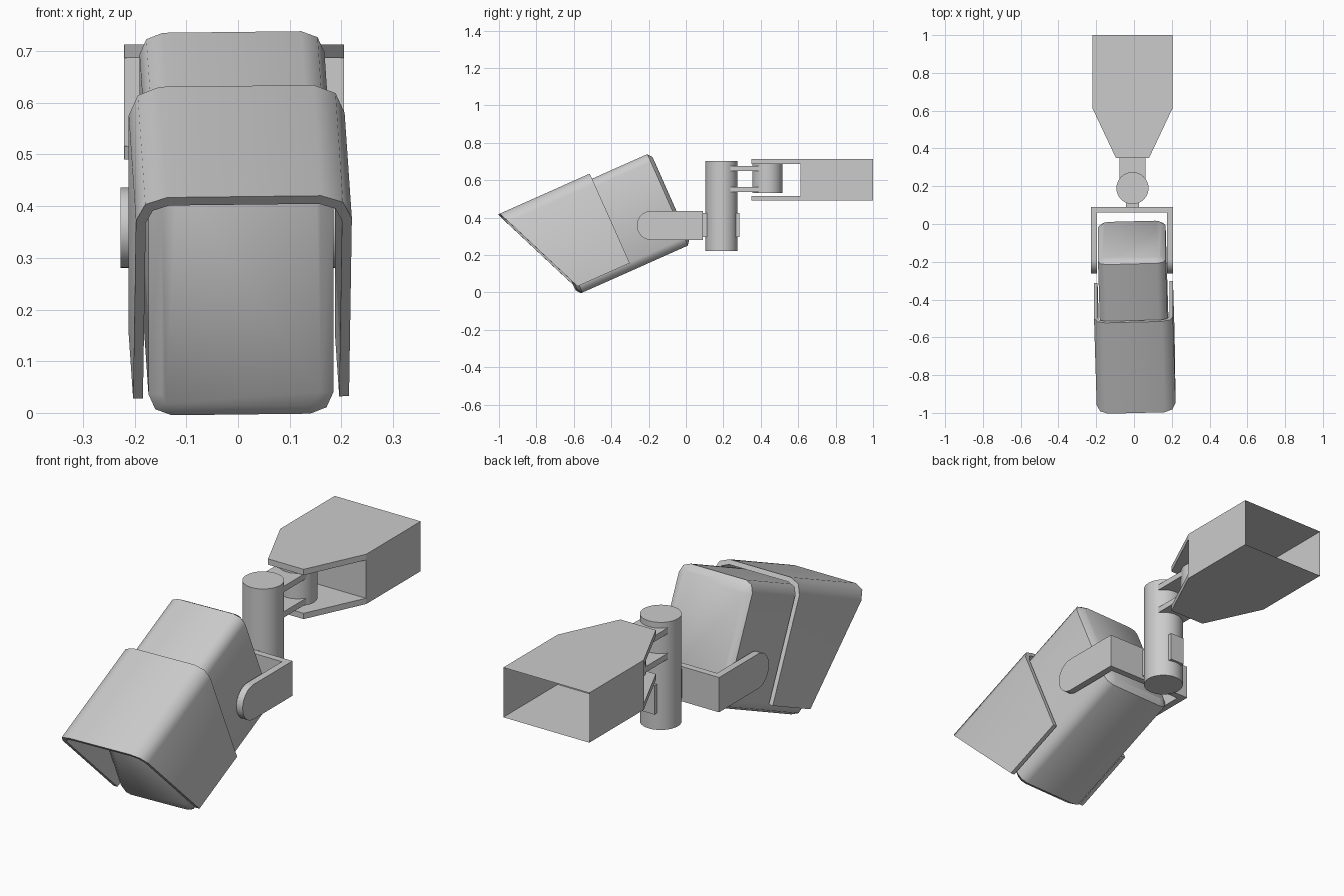
import bpy, bmesh
from math import radians, cos, sin, pi
from mathutils import Matrix, Vector

cube = bpy.data.objects.get("Cube")
if cube:
    bpy.data.objects.remove(cube, do_unlink=True)

grey = bpy.data.materials.new("plain grey")
grey.use_nodes = True
grey.diffuse_color = (0.6, 0.6, 0.6, 1)
grey.node_tree.nodes["Principled BSDF"].inputs["Base Color"].default_value = (0.6, 0.6, 0.6, 1)

CX = -0.008  # centre line of the mount


def finish(name, bm, matrix=None, smooth=None):
    """Turn a bmesh into a coloured object, with optional smooth shading."""
    bmesh.ops.recalc_face_normals(bm, faces=bm.faces[:])
    if matrix:
        bm.transform(matrix)
    mesh = bpy.data.meshes.new(name)
    bm.to_mesh(mesh)
    bm.free()
    mesh.materials.append(grey)
    obj = bpy.data.objects.new(name, mesh)
    bpy.context.scene.collection.objects.link(obj)
    if smooth:
        bpy.ops.object.select_all(action='DESELECT')
        obj.select_set(True)
        bpy.context.view_layer.objects.active = obj
        bpy.ops.object.shade_smooth_by_angle(angle=radians(smooth))
    return obj


def loft(name, rings, matrix=None, smooth=None):
    """Skin a row of matching rings and cap both ends."""
    bm = bmesh.new()
    loops = [[bm.verts.new(p) for p in ring] for ring in rings]
    for a, b in zip(loops, loops[1:]):
        for i in range(len(a)):
            j = (i + 1) % len(a)
            bm.faces.new((a[i], a[j], b[j], b[i]))
    bm.faces.new(loops[0])
    bm.faces.new(loops[-1])
    return finish(name, bm, matrix, smooth)


def box(name, x, y, z, open_back=False):
    bm = bmesh.new()
    bmesh.ops.create_cube(bm, size=1)
    size = Vector((x[1] - x[0], y[1] - y[0], z[1] - z[0]))
    mid = Vector((x[0] + x[1], y[0] + y[1], z[0] + z[1])) / 2
    bmesh.ops.scale(bm, vec=size, verts=bm.verts)
    bmesh.ops.translate(bm, vec=mid, verts=bm.verts)
    obj = finish(name, bm)
    if open_back:
        bm = bmesh.new()
        bm.from_mesh(obj.data)
        back = [f for f in bm.faces if f.normal.y > 0.9]
        bmesh.ops.delete(bm, geom=back, context='FACES')
        bm.to_mesh(obj.data)
        bm.free()
    return obj


def post(name, y, radius, z0, z1):
    ring = [(CX + radius * cos(2 * pi * i / 32), y + radius * sin(2 * pi * i / 32)) for i in range(32)]
    return loft(name, [[(*p, z) for p in ring] for z in (z0, z1)], smooth=40)


def arc(cx, cz, r, start, end, steps):
    return [(cx + r * cos(radians(start + (end - start) * i / steps)),
             cz + r * sin(radians(start + (end - start) * i / steps))) for i in range(steps + 1)]


def rounded_rect(w, z0, z1, r):
    pts = []
    for sx, z, start in ((1, z1 - r, 0), (-1, z1 - r, 90), (-1, z0 + r, 180), (1, z0 + r, 270)):
        pts += arc(sx * (w - r), z, r, start, start + 90, 2)
    return pts


# Lamp head: tilted down about the bracket pivot and turned a little sideways
PIVOT_Y, PIVOT_Z = -0.185, 0.358
head = (Matrix.Translation((CX, PIVOT_Y, PIVOT_Z))
        @ Matrix.Rotation(radians(24), 4, 'X') @ Matrix.Rotation(radians(1.6), 4, 'Z'))

outer = rounded_rect(0.179, -0.178, 0.357, 0.045)
inner = rounded_rect(0.154, -0.153, 0.332, 0.03)
body_rings = [[(x, y, z) for x, z in ring]
              for ring, y in ((inner, -0.508), (outer, -0.488), (outer, 0.13), (inner, 0.15))]
loft("lamp_body", body_rings, head, 46)

# Hood: open-bottomed shell with a slanted front
HOOD_BOTTOM = -0.137


def arch(w, top, r):
    return ([(w, HOOD_BOTTOM)] + arc(w - r, top - r, r, 0, 90, 2)
            + arc(-w + r, top - r, r, 90, 180, 2) + [(-w, HOOD_BOTTOM)])


shell = arch(0.209, 0.387, 0.06) + arch(0.19, 0.366, 0.045)[::-1]
loft("lamp_hood", [[(x, -0.194, z) for x, z in shell],
                   [(x, -0.499 - 0.423 * (z - HOOD_BOTTOM), z) for x, z in shell]], head, 46)

# U-shaped bracket with round-ended arms
R = 0.078
side = [(0.09, PIVOT_Z - R), (0.09, PIVOT_Z + R)] + arc(PIVOT_Y, PIVOT_Z, R, 90, 270, 16)
for name, s in (("bracket_arm_left", 1), ("bracket_arm_right", -1)):
    loft(name, [[(CX - 0.002 + s * x, y, z) for y, z in side] for x in (0.186, 0.217)], smooth=40)
box("bracket_back", (CX - 0.2, CX + 0.2), (0.06, 0.09), (PIVOT_Z - R, PIVOT_Z + R))
box("bracket_link", (CX - 0.035, CX + 0.035), (0.08, 0.285), (0.295, 0.425))

# Upright post, hinge pin and the two plates between them
post("upright_post", 0.19, 0.085, 0.22, 0.702)
post("hinge_pin", 0.435, 0.08, 0.53, 0.686)
for name, z in (("lower_hinge_plate", 0.536), ("upper_hinge_plate", 0.65)):
    box(name, (CX - 0.07, CX + 0.07), (0.19, 0.435), (z, z + 0.026))

# Wall mount: hollow box, open at the back, with two tapered flaps
W = 0.213
box("wall_mount", (CX - W, CX + W), (0.613, 1.0), (0.49, 0.713), open_back=True)
flap = [(-W, 0.615), (-0.088, 0.35), (0.088, 0.35), (W, 0.615)]
for name, z in (("lower_flap", 0.49), ("upper_flap", 0.687)):
    loft(name, [[(CX + x, y, h) for x, y in flap] for h in (z, z + 0.026)])
